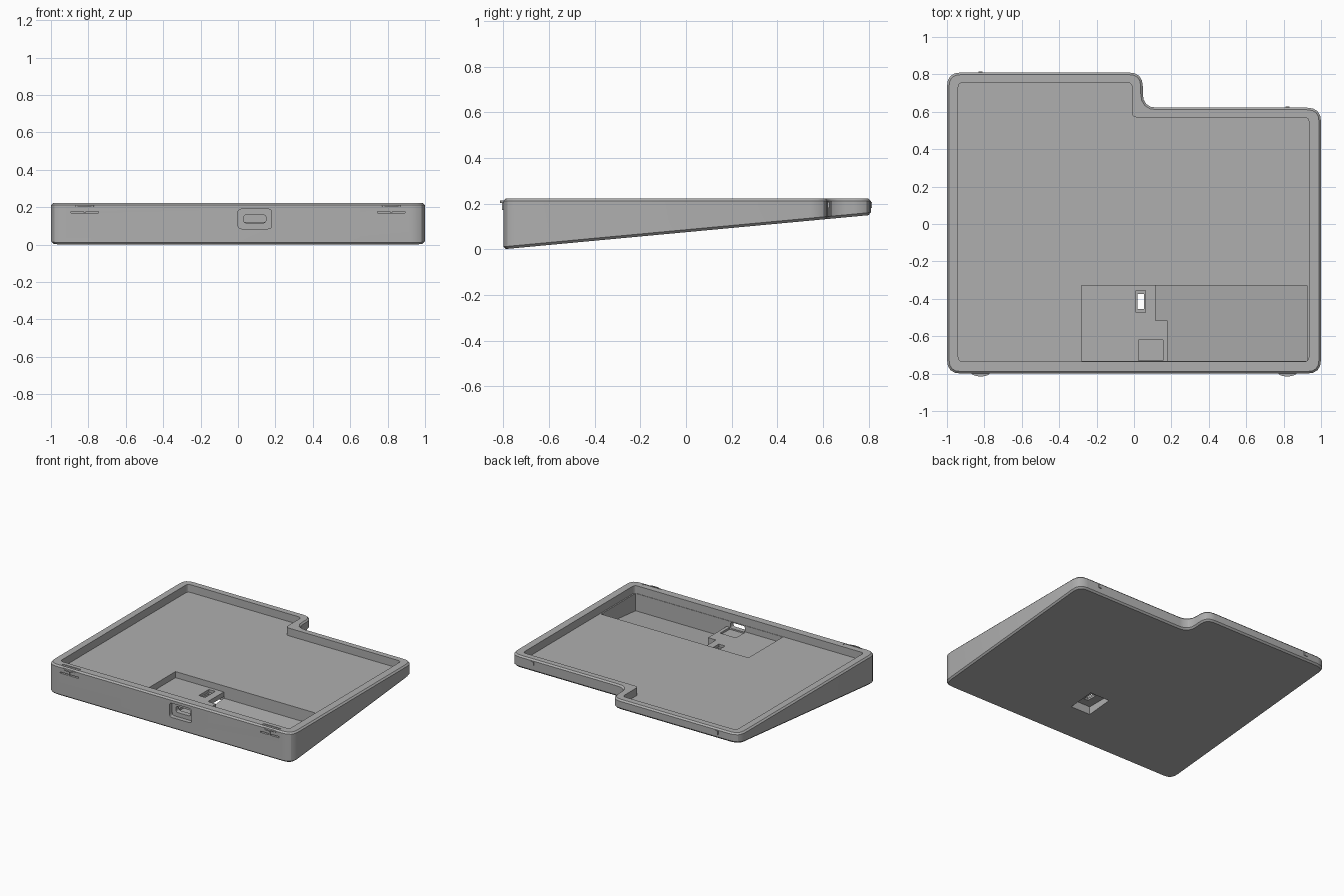
import bpy, bmesh, math
from mathutils import Vector

if "Cube" in bpy.data.objects:
    bpy.data.objects.remove(bpy.data.objects["Cube"])

GREY = (0.43, 0.43, 0.43, 1)
mat = bpy.data.materials.new("plain grey")
mat.use_nodes = True
mat.diffuse_color = GREY
mat.node_tree.nodes["Principled BSDF"].inputs["Base Color"].default_value = GREY

TOP, FLOOR, SHELF = 0.222, 0.165, 0.12


def underside(y):
    return max(0.0, 0.15 * (y + 0.8) / 1.61)


def rounded(points, radius, steps=4):
    """Outline with every corner rounded."""
    out = []
    for i, p in enumerate(points):
        p = Vector(p)
        a = p + (Vector(points[i - 1]) - p).normalized() * radius
        b = p + (Vector(points[(i + 1) % len(points)]) - p).normalized() * radius
        for k in range(steps + 1):
            t = k / steps
            out.append(a * (1 - t) ** 2 + p * 2 * t * (1 - t) + b * t * t)
    return out


def rect(x0, x1, y0, y1):
    return [(x0, y0), (x1, y0), (x1, y1), (x0, y1)]


def prism(name, outline, low, high, slope=False, upright=False, bevel=0):
    """Extrude an outline; slope follows the tilted underside, upright extrudes along y."""
    bm = bmesh.new()

    def ring(level, tilt):
        verts = []
        for x, y in outline:
            z = level + (underside(y) if tilt else 0)
            verts.append(bm.verts.new((x, z, y) if upright else (x, y, z)))
        return verts

    lower, upper = ring(low, slope), ring(high, False)
    caps = [bm.faces.new(lower), bm.faces.new(upper)]
    for i in range(len(lower)):
        j = (i + 1) % len(lower)
        bm.faces.new((lower[i], lower[j], upper[j], upper[i]))
    bmesh.ops.recalc_face_normals(bm, faces=bm.faces)
    if bevel:
        edges = list({e for f in caps for e in f.edges})
        bmesh.ops.bevel(bm, geom=edges, offset=bevel, segments=1, affect='EDGES')
    mesh = bpy.data.meshes.new(name)
    bm.to_mesh(mesh)
    bm.free()
    mesh.materials.append(mat)
    obj = bpy.data.objects.new(name, mesh)
    bpy.context.collection.objects.link(obj)
    return obj


def cut(target, cutter):
    cutter.hide_render = True
    mod = target.modifiers.new("cut", 'BOOLEAN')
    mod.operation, mod.solver, mod.object = 'DIFFERENCE', 'EXACT', cutter
    bpy.context.view_layer.objects.active = target
    bpy.ops.object.modifier_apply(modifier=mod.name)
    bpy.data.objects.remove(cutter)


# Wedge-shaped body with a stepped back edge
body = prism("case_body", rounded([(-1, -0.8), (1, -0.8), (1, 0.622), (0.047, 0.622),
                                   (0.047, 0.81), (-1, 0.81)], 0.075),
             0, TOP, slope=True, bevel=0.011)

# Main tray
tray = rounded([(-0.94, -0.735), (0.935, -0.735), (0.935, 0.57), (-0.01, 0.57),
                (-0.01, 0.755), (-0.94, 0.755)], 0.025)
cut(body, prism("tray_cutter", tray, FLOOR, 0.4))

# Board shelf and the deep pocket beside it
cut(body, prism("shelf_cutter", rect(-0.28, 0.925, -0.732, -0.33), SHELF, 0.3))
cut(body, prism("pocket_cutter", [(0.115, -0.33), (0.115, -0.515), (0.18, -0.515),
                                  (0.18, -0.732), (0.925, -0.732), (0.925, -0.33)],
                0.03, 0.3, slope=True))
cut(body, prism("connector_notch", rect(0.025, 0.155, -0.731, -0.62), SHELF - 0.014, 0.2))

# Reset button opening, from above and below
cut(body, prism("button_seat", rect(0.01, 0.062, -0.472, -0.355), 0.1, 0.2))
cut(body, prism("button_window", rect(0.02, 0.054, -0.455, -0.375), -0.1, 0.2))
cut(body, prism("button_recess", rect(-0.045, 0.115, -0.515, -0.315), -0.1, 0.085))

# Cable port in the front wall
cut(body, prism("port_recess", rounded(rect(0, 0.18, 0.085, 0.19), 0.02), -0.9, -0.768, upright=True))
cut(body, prism("port_slot", rounded(rect(0.03, 0.15, 0.116, 0.16), 0.018), -0.9, -0.7, upright=True))

# Clips on the front wall and small ribs on the back wall
for side, label, back in ((-1, "right", 0.81), (1, "left", 0.622)):
    x = 0.82 * side
    cut(body, prism("clip_slot", rect(x - 0.074, x + 0.074, 0.169, 0.178), -0.9, -0.77, upright=True))
    cut(body, prism("rim_groove", rounded(rect(x - 0.074, x + 0.074, -0.787, -0.766), 0.008),
                    TOP - 0.004, 0.3))
    disc = [(x + 0.052 * math.cos(a), -0.793 + 0.022 * math.sin(a))
            for a in (math.tau * k / 24 for k in range(24))]
    prism(label + "_clip_tab", disc, 0.203, 0.213)
    prism(label + "_clip_stem", rect(x - 0.006, x + 0.006, -0.806, -0.79), 0.172, 0.206)
    prism(label + "_back_rib", rect(x - 0.011, x + 0.011, back - 0.02, back + 0.006), 0.18, 0.207)

# Smooth corners, keeping hard edges
bpy.ops.object.select_all(action='DESELECT')
body.select_set(True)
bpy.context.view_layer.objects.active = body
bpy.ops.object.shade_smooth_by_angle(angle=math.radians(28))
